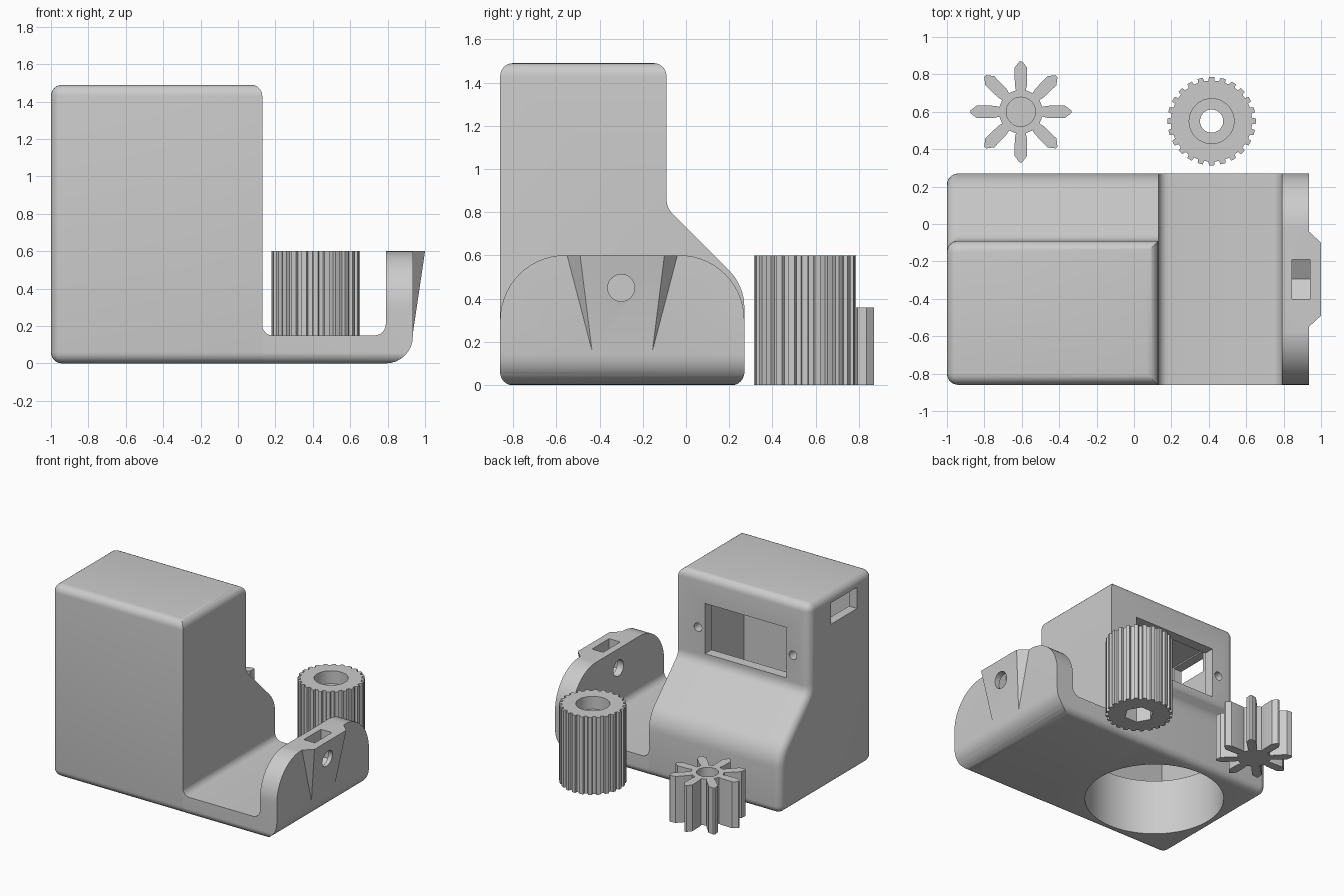
import bpy, bmesh, math
from mathutils import Vector

if "Cube" in bpy.data.objects:
    bpy.data.objects.remove(bpy.data.objects["Cube"])

plastic = bpy.data.materials.new("grey_plastic")
plastic.use_nodes = True
GREY = (0.6, 0.6, 0.6, 1)
plastic.diffuse_color = GREY
plastic.node_tree.nodes["Principled BSDF"].inputs["Base Color"].default_value = GREY


def make(name, bm):
    bmesh.ops.recalc_face_normals(bm, faces=bm.faces)
    mesh = bpy.data.meshes.new(name)
    bm.to_mesh(mesh)
    bm.free()
    mesh.materials.append(plastic)
    obj = bpy.data.objects.new(name, mesh)
    bpy.context.collection.objects.link(obj)
    return obj


def rounded(corners, steps=8):
    """Outline from (a, b, radius) corners, with arcs at nonzero radii."""
    out = []
    for i, (a, b, r) in enumerate(corners):
        p = Vector((a, b))
        if r == 0:
            out.append((a, b))
            continue
        u = (Vector(corners[i - 1][:2]) - p).normalized()
        v = (Vector(corners[(i + 1) % len(corners)][:2]) - p).normalized()
        half = math.acos(u.dot(v)) / 2
        centre = p + (u + v).normalized() * (r / math.sin(half))
        start = p + u * (r / math.tan(half)) - centre
        end = p + v * (r / math.tan(half)) - centre
        first = math.atan2(start.y, start.x)
        sweep = math.atan2(start.x * end.y - start.y * end.x, start.dot(end))
        for k in range(steps + 1):
            t = first + sweep * k / steps
            out.append((centre.x + r * math.cos(t), centre.y + r * math.sin(t)))
    return out


def prism_mesh(pts, axis, lo, hi):
    place = {"x": lambda a, b, t: (t, a, b),
             "y": lambda a, b, t: (a, t, b),
             "z": lambda a, b, t: (a, b, t)}[axis]
    bm = bmesh.new()
    low = [bm.verts.new(place(a, b, lo)) for a, b in pts]
    high = [bm.verts.new(place(a, b, hi)) for a, b in pts]
    bm.faces.new(low)
    bm.faces.new(high)
    n = len(pts)
    for i in range(n):
        j = (i + 1) % n
        bm.faces.new((low[i], low[j], high[j], high[i]))
    bmesh.ops.recalc_face_normals(bm, faces=bm.faces)
    return bm


def prism(name, pts, axis, lo, hi):
    return make(name, prism_mesh(pts, axis, lo, hi))


def ring(a, b, r, n=48):
    return [(a + r * math.cos(math.tau * k / n),
             b + r * math.sin(math.tau * k / n)) for k in range(n)]


def box(x0, x1, y0, y1, z0, z1):
    return prism("cutter", [(x0, y0), (x1, y0), (x1, y1), (x0, y1)], "z", z0, z1)


def combine(obj, other, operation="DIFFERENCE"):
    mod = obj.modifiers.new("combine", "BOOLEAN")
    mod.operation = operation
    mod.solver = "EXACT"
    mod.object = other
    bpy.context.view_layer.objects.active = obj
    bpy.ops.object.modifier_apply(modifier=mod.name)
    bpy.data.objects.remove(other)


def smooth(obj):
    bpy.ops.object.select_all(action="DESELECT")
    obj.select_set(True)
    bpy.context.view_layer.objects.active = obj
    bpy.ops.object.shade_smooth_by_angle(angle=math.radians(30))


FRONT, BACK, STEP, TOP = -0.86, 0.27, 0.13, 1.49

# Tower housing: side profile, then rounded top, bottom and outer edges
profile = rounded([(FRONT, 0, 0), (BACK, 0, 0), (BACK, 0.46, 0.24),
                   (-0.09, 0.82, 0.1), (-0.09, TOP, 0), (FRONT, TOP, 0)])
bm = prism_mesh(profile, "x", -1, STEP)


def softened(e):
    p, q = (v.co for v in e.verts)
    outer = p.x < -0.99 and q.x < -0.99
    upper = p.z > TOP - 0.01 and q.z > TOP - 0.01
    lower = p.z < 0.01 and q.z < 0.01 and min(p.x, q.x) < 0
    return outer or upper or lower


bmesh.ops.bevel(bm, geom=[e for e in bm.edges if softened(e)], offset=0.06,
                offset_type="OFFSET", segments=6, profile=0.5, affect="EDGES")
tower = make("tower_housing", bm)

# Hollow interior, round bottom opening, motor window, cable slot, screw holes
combine(tower, prism("cutter", ring(-0.435, -0.295, 0.49, 80), "z", -0.1, 0.44))
combine(tower, box(-0.93, 0.06, -0.80, -0.17, 0.43, 1.425))
combine(tower, box(-0.80, -0.10, -0.3, 0.1, 0.88, 1.27))
combine(tower, box(-1.1, -0.85, -0.67, -0.35, 1.25, 1.415))
for x in (-0.855, -0.04):
    combine(tower, prism("cutter", ring(x, 1.07, 0.033, 24), "y", -0.25, 0.0))
smooth(tower)

# Floor plate and end wall in one bent profile, trimmed to a rounded outline
bent = rounded([(STEP, 0, 0), (0.935, 0, 0.145), (0.935, 0.6, 0), (0.79, 0.6, 0),
                (0.79, 0.15, 0.06), (STEP, 0.15, 0.055), (STEP, 0.3, 0)])[:-1]
bracket = prism("floor_and_end_wall", bent, "y", FRONT - 0.1, BACK + 0.1)
outline = rounded([(FRONT, -0.001, 0.06), (BACK, -0.001, 0.06),
                   (BACK, 0.601, 0.3), (FRONT, 0.601, 0.3)], 14)
combine(bracket, prism("cutter", outline, "x", 0, 1.1), "INTERSECT")

# Tapered boss on the outside of the end wall
bm = bmesh.new()
for side in (-1, 1):
    for x, half, z in ((0.9, 0.255, 0.6), (0.935, 0.255, 0.6), (1.0, 0.195, 0.6),
                       (0.935, 0.14, 0.16), (0.9, 0.14, 0.16)):
        bm.verts.new((x, -0.295 + side * half, z))
bmesh.ops.convex_hull(bm, input=bm.verts)
bmesh.ops.dissolve_limit(bm, angle_limit=0.01, verts=bm.verts, edges=bm.edges)
combine(bracket, make("boss", bm), "UNION")

# Pivot hole and nut slot with a pointed bottom
combine(bracket, prism("cutter", ring(-0.3, 0.45, 0.0625, 32), "x", 0.7, 1.1))
slot = [(-0.4, 0.7), (-0.4, 0.39), (-0.295, 0.33), (-0.19, 0.39), (-0.19, 0.7)]
combine(bracket, prism("cutter", slot, "x", 0.845, 0.94))
smooth(bracket)


def gear(name, x, y, tooth, count, height):
    """Repeat one tooth, given as (radius, sideways) points, around a centre."""
    pts = []
    for k in range(count):
        t = math.tau * k / count
        for r, s in tooth:
            pts.append((x + r * math.cos(t) - s * math.sin(t),
                        y + r * math.sin(t) + s * math.cos(t)))
    return prism(name, pts, "z", 0, height)


# Fine-toothed pulley with bore, top recess and hexagonal socket below
PX, PY = 0.415, 0.55
pulley = gear("toothed_pulley", PX, PY,
              [(0.216, -0.017), (0.236, -0.014), (0.236, 0.014), (0.216, 0.017)],
              24, 0.6)
combine(pulley, prism("cutter", ring(PX, PY, 0.062, 40), "z", -0.1, 0.7))
combine(pulley, prism("cutter", ring(PX, PY, 0.12, 48), "z", 0.5, 0.7))
combine(pulley, prism("cutter", ring(PX, PY, 0.105, 6), "z", -0.1, 0.25))
smooth(pulley)

# Eight-armed star wheel with a blind bore
SX, SY = -0.605, 0.6
star = gear("star_wheel", SX, SY,
            [(0.115, -0.026), (0.14, -0.032), (0.235, -0.034), (0.27, -0.007),
             (0.27, 0.007), (0.235, 0.034), (0.14, 0.032), (0.115, 0.026)], 8, 0.36)
combine(star, prism("cutter", ring(SX, SY, 0.078, 40), "z", 0.08, 0.5))
smooth(star)
